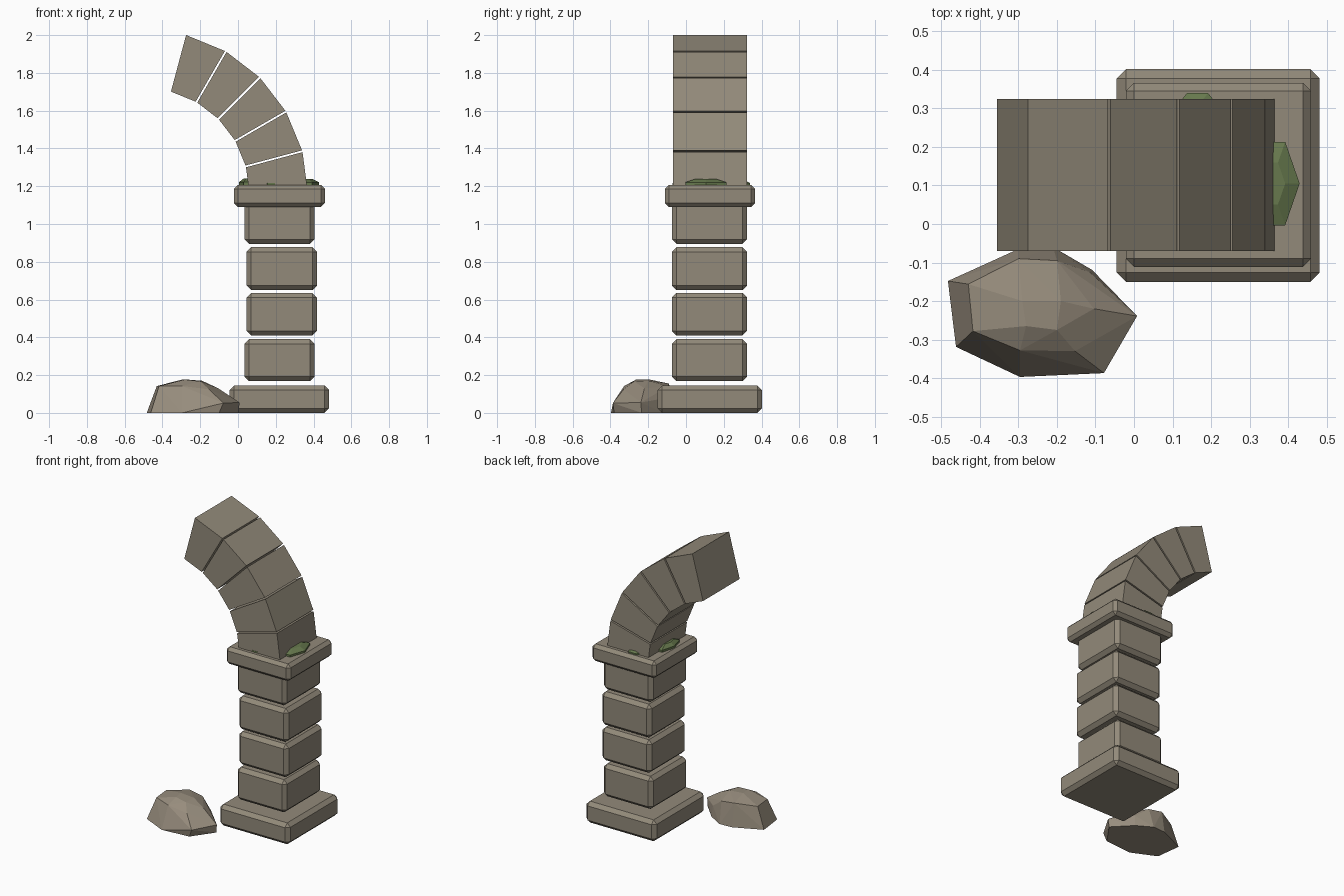
import bpy, bmesh, math
from mathutils import Vector

if "Cube" in bpy.data.objects:
    bpy.data.objects.remove(bpy.data.objects["Cube"])


def material(name, rgb):
    m = bpy.data.materials.new(name)
    m.diffuse_color = (*rgb, 1)
    m.use_nodes = True
    m.node_tree.nodes["Principled BSDF"].inputs["Base Color"].default_value = m.diffuse_color
    return m


STONE = material("weathered stone", (0.29, 0.255, 0.195))
ROCK = material("warm rock", (0.31, 0.265, 0.205))
MOSS = material("moss green", (0.135, 0.19, 0.075))


def add_object(name, bm, mat):
    bmesh.ops.recalc_face_normals(bm, faces=bm.faces)
    me = bpy.data.meshes.new(name)
    bm.to_mesh(me)
    bm.free()
    me.materials.append(mat)
    ob = bpy.data.objects.new(name, me)
    bpy.context.collection.objects.link(ob)
    return ob


def block(name, lo, hi, bevel):
    """Stone block between two corners with chamfered edges."""
    lo, hi = Vector(lo), Vector(hi)
    bm = bmesh.new()
    bmesh.ops.create_cube(bm, size=1)
    for v in bm.verts:
        v.co = (lo + hi) / 2 + v.co * (hi - lo)
    bmesh.ops.bevel(bm, geom=bm.edges[:], offset=bevel, segments=1,
                    affect='EDGES', profile=0.5)
    return add_object(name, bm, STONE)


def hull(name, points, mat):
    """Faceted solid around a few points."""
    bm = bmesh.new()
    for p in points:
        bm.verts.new(p)
    res = bmesh.ops.convex_hull(bm, input=bm.verts[:])
    loose = [v for v in res["geom_interior"] if isinstance(v, bmesh.types.BMVert)]
    bmesh.ops.delete(bm, geom=loose, context='VERTS')
    bmesh.ops.dissolve_limit(bm, angle_limit=math.radians(3),
                             verts=bm.verts[:], edges=bm.edges[:])
    return add_object(name, bm, mat)


# Pillar: plinth, four shaft blocks, cap
block("plinth", (-0.045, -0.15, 0), (0.482, 0.402, 0.145), 0.024)
for i, (x, z0, z1) in enumerate([(0.034, 0.168, 0.39), (0.046, 0.41, 0.635),
                                 (0.046, 0.65, 0.877), (0.034, 0.895, 1.12)]):
    block(f"shaft_block_{i + 1}", (x, -0.075, z0), (x + 0.372, 0.323, z1), 0.024)
block("cap", (-0.021, -0.111, 1.09), (0.46, 0.366, 1.207), 0.021)

# Broken arch: wedge stones swept round a centre, with thin open joints
CX, CZ, R_IN, R_OUT, GAP = -0.5, 1.16, 0.56, 0.87, 0.005
for i in range(5):
    a0, a1 = math.radians(15 * i), math.radians(15 * (i + 1))
    bm = bmesh.new()
    rings = []
    for y in (-0.07, 0.324):
        ring = []
        for r, a, s in ((R_IN, a0, 1), (R_OUT, a0, 1), (R_OUT, a1, -1), (R_IN, a1, -1)):
            g = GAP * s if not (i == 4 and s < 0) else 0
            ring.append(bm.verts.new((CX + r * math.cos(a) - g * math.sin(a), y,
                                      CZ + r * math.sin(a) + g * math.cos(a))))
        rings.append(ring)
        bm.faces.new(ring)
    for k in range(4):
        n = (k + 1) % 4
        bm.faces.new((rings[0][k], rings[0][n], rings[1][n], rings[1][k]))
    add_object(f"arch_stone_{i + 1}", bm, STONE)

# Fallen rock beside the pillar
hull("fallen_rock", [
    (-0.483, -0.148, 0), (-0.30, -0.065, 0), (-0.21, -0.06, 0), (-0.109, -0.119, 0),
    (0.003, -0.235, 0), (-0.10, -0.38, 0), (-0.296, -0.397, 0), (-0.462, -0.319, 0),
    (0.008, -0.239, 0.055), (-0.078, -0.387, 0.052), (-0.115, -0.125, 0.075),
    (-0.43, -0.156, 0.142), (-0.418, -0.278, 0.142), (-0.30, -0.09, 0.155),
    (-0.20, -0.095, 0.14), (-0.296, -0.328, 0.142), (-0.153, -0.33, 0.125),
    (-0.104, -0.22, 0.13), (-0.29, -0.20, 0.178), (-0.28, -0.265, 0.176),
    (-0.19, -0.20, 0.17), (-0.20, -0.275, 0.167)], ROCK)

# Low moss clumps on the cap around the foot of the arch
for name, cx, cy, rx, ry, h in (("moss_right", 0.355, 0.105, 0.075, 0.125, 0.035),
                                ("moss_left", 0.055, 0.12, 0.05, 0.11, 0.037),
                                ("moss_back", 0.165, 0.305, 0.055, 0.04, 0.022),
                                ("moss_front", 0.175, -0.055, 0.04, 0.018, 0.02)):
    pts = []
    for k in range(6):
        c, s = math.cos(math.tau * k / 6), math.sin(math.tau * k / 6)
        pts += [(cx + rx * c, cy + ry * s, 1.2),
                (cx + rx * c, cy + ry * s, 1.21 + h * 0.3),
                (cx + 0.5 * rx * c, cy + 0.5 * ry * s, 1.204 + h)]
    hull(name, pts, MOSS)
